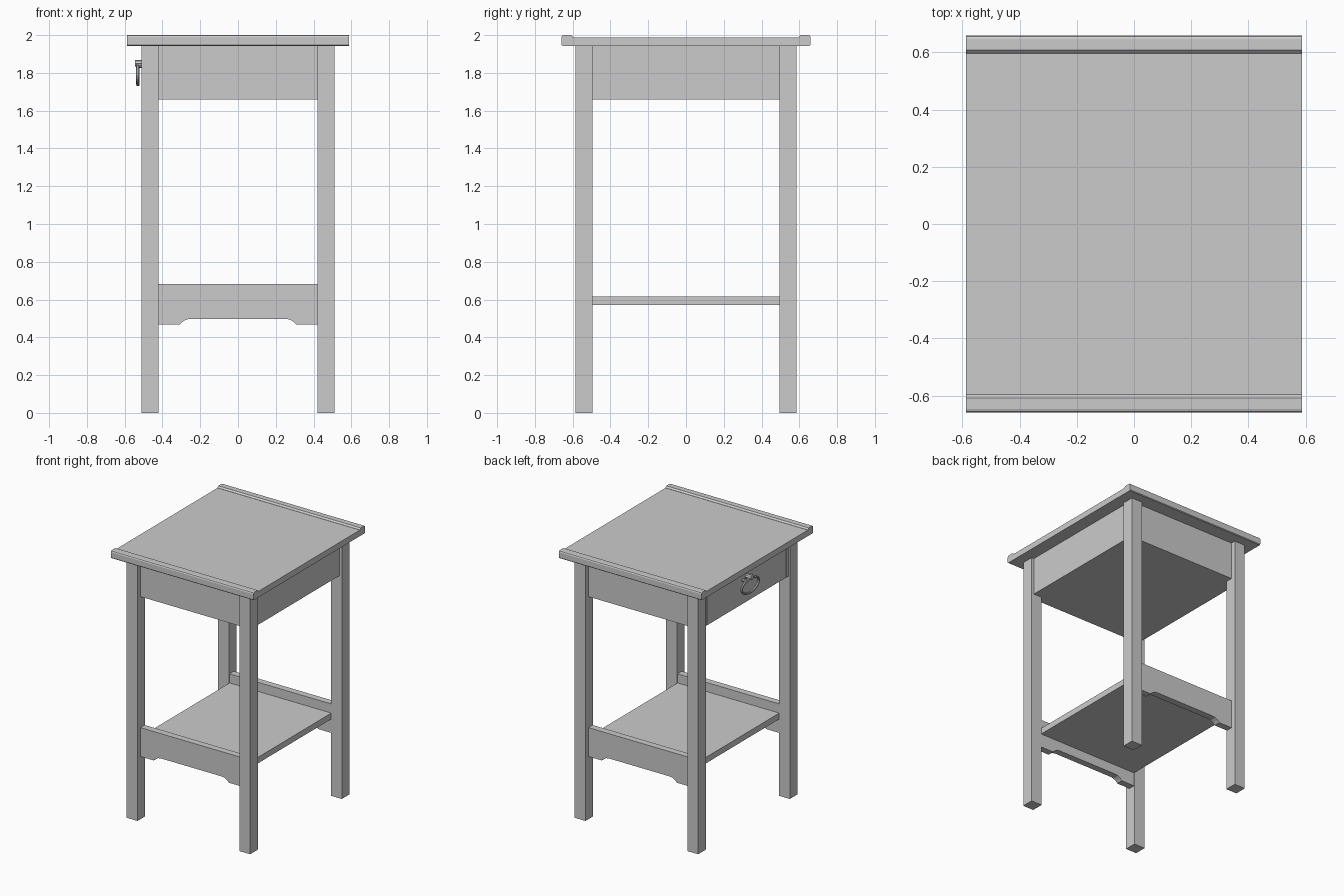
import bpy, bmesh, math
from mathutils import Vector

cube = bpy.data.objects.get("Cube")
if cube:
    bpy.data.objects.remove(cube)

grey = bpy.data.materials.new("plain_grey")
grey.use_nodes = True
colour = (0.6, 0.6, 0.6, 1)
grey.diffuse_color = colour
grey.node_tree.nodes["Principled BSDF"].inputs["Base Color"].default_value = colour


def finish(name, bm):
    bmesh.ops.recalc_face_normals(bm, faces=bm.faces)
    mesh = bpy.data.meshes.new(name)
    bm.to_mesh(mesh)
    bm.free()
    mesh.materials.append(grey)
    obj = bpy.data.objects.new(name, mesh)
    bpy.context.collection.objects.link(obj)
    return obj


def box(name, low, high):
    """Box between two opposite corners."""
    bm = bmesh.new()
    bmesh.ops.create_cube(bm, size=1)
    for v in bm.verts:
        v.co = Vector([l + (h - l) * (c + 0.5) for l, h, c in zip(low, high, v.co)])
    return finish(name, bm)


def prism(name, outline, sweep):
    """Extrude a closed 3D outline along a vector."""
    bm = bmesh.new()
    face = bm.faces.new([bm.verts.new(p) for p in outline])
    geom = bmesh.ops.extrude_face_region(bm, geom=[face])["geom"]
    moved = [g for g in geom if isinstance(g, bmesh.types.BMVert)]
    bmesh.ops.translate(bm, vec=sweep, verts=moved)
    return finish(name, bm)


def tube(name, points, radius, cyclic=False):
    """Round bar along a path, turned into a smooth mesh."""
    curve = bpy.data.curves.new(name, "CURVE")
    curve.dimensions = "3D"
    curve.bevel_depth = radius
    curve.bevel_resolution = 2
    curve.use_fill_caps = True
    spline = curve.splines.new("POLY")
    spline.points.add(len(points) - 1)
    for p, co in zip(spline.points, points):
        p.co = (*co, 1)
    spline.use_cyclic_u = cyclic
    curve.materials.append(grey)
    obj = bpy.data.objects.new(name, curve)
    bpy.context.collection.objects.link(obj)
    bpy.ops.object.select_all(action="DESELECT")
    obj.select_set(True)
    bpy.context.view_layer.objects.active = obj
    bpy.ops.object.convert(target="MESH")
    bpy.ops.object.shade_smooth_by_angle(angle=math.radians(40))


LEG_IN, LEG_OUT = Vector((0.42, 0.495)), Vector((0.51, 0.585))
UNDER, TOP = 1.66, 1.943

# Legs
for sx, x_name in ((-1, "right"), (1, "left")):
    for sy, y_name in ((-1, "front"), (1, "back")):
        xs = sorted((sx * LEG_IN.x, sx * LEG_OUT.x))
        ys = sorted((sy * LEG_IN.y, sy * LEG_OUT.y))
        box(f"{y_name}_{x_name}_leg", (xs[0], ys[0], 0), (xs[1], ys[1], TOP))

# Drawer case, set back a little from the legs
box("case_body", (-0.485, -LEG_IN.y, UNDER), (0.49, LEG_IN.y, TOP))
for s, side in ((-1, "front"), (1, "back")):
    ys = sorted((s * LEG_IN.y, s * 0.55))
    box(f"{side}_apron", (-LEG_IN.x, ys[0], UNDER), (LEG_IN.x, ys[1], TOP))
    ys = sorted((s * 0.47, s * LEG_IN.y))
    box(f"drawer_{side}_stile", (-0.5, ys[0], UNDER), (-0.485, ys[1], TOP))
box("drawer_front", (-0.5, -0.466, UNDER), (-0.485, 0.466, TOP - 0.004))

# Lower shelf and its shaped end rails
box("shelf", (-LEG_IN.x, -0.5, 0.57), (LEG_IN.x, 0.5, 0.615))
arch = [(0.31, 0.467), (0.295, 0.482), (0.275, 0.494), (0.25, 0.498)]
half = [(LEG_IN.x, 0.683), (LEG_IN.x, 0.467)] + arch
profile = half + [(-x, z) for x, z in reversed(half)]
for s, side in ((-1, "front"), (1, "back")):
    prism(f"{side}_rail", [(x, s * 0.55, z) for x, z in profile], (0, -s * 0.05, 0))

# Table top with raised, softened end strips
box("top_board", (-0.588, -0.6, TOP), (0.588, 0.6, 1.988))
strip = [(0.597, TOP), (0.654, TOP), (0.659, TOP + 0.005), (0.659, 1.989),
         (0.655, 1.997), (0.647, 2.0), (0.608, 2.0), (0.597, 1.989)]
for s, side in ((-1, "front"), (1, "back")):
    prism(f"{side}_edge_strip", [(-0.588, s * y, z) for y, z in strip], (1.176, 0, 0))

# Ring pull on the drawer
ring = [(-0.53, 0.1 * math.cos(a), 1.79 + 0.052 * math.sin(a))
        for a in (i * math.tau / 32 for i in range(32))]
tube("pull_ring", ring, 0.009, cyclic=True)
tube("pull_knob", [(-0.495, 0, 1.85), (-0.546, 0, 1.85)], 0.017)
for s, side in ((-1, "front"), (1, "back")):
    tube(f"pull_{side}_post", [(-0.495, s * 0.045, 1.838), (-0.538, s * 0.045, 1.838)], 0.011)
